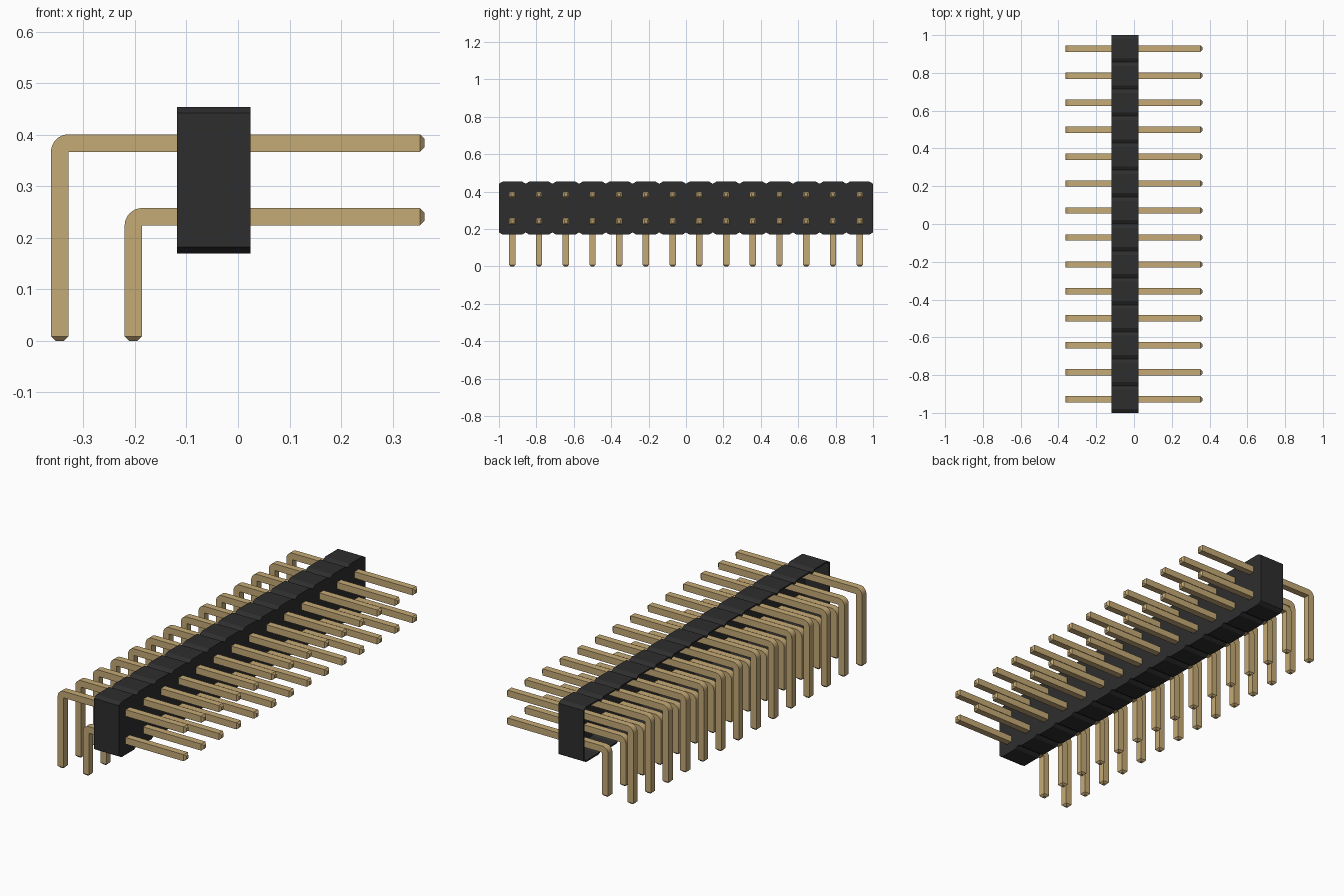
import bpy, bmesh
from math import sin, cos, pi, radians

default = bpy.data.objects.get("Cube")
if default:
    bpy.data.objects.remove(default)

COUNT = 14
PITCH = 2 / COUNT
HALF = 0.017          # half thickness of a pin
TIP = 0.009           # length and inset of the pin's chamfered tip


def material(name, color):
    mat = bpy.data.materials.new(name)
    mat.use_nodes = True
    mat.diffuse_color = (*color, 1)
    mat.node_tree.nodes["Principled BSDF"].inputs["Base Color"].default_value = (*color, 1)
    return mat


def finish(bm, name, mat, smooth=False):
    bmesh.ops.recalc_face_normals(bm, faces=bm.faces)
    mesh = bpy.data.meshes.new(name)
    bm.to_mesh(mesh)
    bm.free()
    mesh.materials.append(mat)
    if smooth:
        mesh.shade_smooth()
        mesh.set_sharp_from_angle(angle=radians(30))
    obj = bpy.data.objects.new(name, mesh)
    bpy.context.collection.objects.link(obj)
    return obj


plastic = material("black plastic", (0.027, 0.027, 0.027))
gold = material("dull gold", (0.56, 0.40, 0.18))


# Housing: a row of chamfered blocks, open at the side where the pins bend
def housing(x_back, x_front, z_low, z_high, dy=0.02, dz=0.012):
    top, bottom = [], []
    for i in range(COUNT):
        a, b = -1 + i * PITCH, -1 + (i + 1) * PITCH
        for row, edge, step in ((top, z_high, -dz), (bottom, z_low, dz)):
            row += [(a, edge + step), (a + dy, edge), (b - dy, edge)]
    top.append((1, z_high - dz))
    bottom.append((1, z_low + dz))
    outline = bottom + top[::-1]
    bm = bmesh.new()
    back = [bm.verts.new((x_back, y, z)) for y, z in outline]
    front = [bm.verts.new((x_front, y, z)) for y, z in outline]
    bm.faces.new(front)
    for i in range(len(outline)):
        j = (i + 1) % len(outline)
        bm.faces.new((back[i], back[j], front[j], front[i]))
    obj = finish(bm, "housing", plastic)
    wall = obj.modifiers.new("wall", "SOLIDIFY")
    wall.thickness = 0.008
    wall.offset = -1


# Pin: square wire swept around a right-angle bend, with chamfered tips
def pin_mesh_rings(x_leg, z_arm, x_end):
    inner_x, inner_z = x_leg + HALF, z_arm - HALF
    # each ring: outer (x, z), inner (x, z), half width in y
    small = HALF - TIP
    rings = [((x_leg - small, 0), (x_leg + small, 0), small),
             ((x_leg - HALF, TIP), (inner_x, TIP), HALF)]
    steps = 8
    for k in range(steps + 1):
        t = pi - k / steps * pi / 2
        outer = (inner_x + 2 * HALF * cos(t), inner_z + 2 * HALF * sin(t))
        rings.append((outer, (inner_x, inner_z), HALF))
    rings.append(((x_end - TIP, z_arm + HALF), (x_end - TIP, inner_z), HALF))
    rings.append(((x_end, z_arm + small), (x_end, z_arm - small), small))
    return rings


def pin(name, y, rings):
    bm = bmesh.new()
    loops = []
    for (ox, oz), (ix, iz), h in rings:
        loops.append([bm.verts.new(p) for p in (
            (ox, y - h, oz), (ox, y + h, oz), (ix, y + h, iz), (ix, y - h, iz))])
    for a, b in zip(loops, loops[1:]):
        for i in range(4):
            j = (i + 1) % 4
            bm.faces.new((a[i], a[j], b[j], b[i]))
    bm.faces.new(loops[0])
    bm.faces.new(loops[-1])
    bmesh.ops.remove_doubles(bm, verts=bm.verts, dist=0.0001)
    finish(bm, name, gold, smooth=True)


housing(-0.118, 0.024, 0.17, 0.454)
for name, x_leg, z_arm in (("upper_pin", -0.346, 0.384), ("lower_pin", -0.203, 0.241)):
    rings = pin_mesh_rings(x_leg, z_arm, 0.362)
    for i in range(COUNT):
        pin(f"{name}_{i + 1}", -1 + (i + 0.5) * PITCH, rings)
